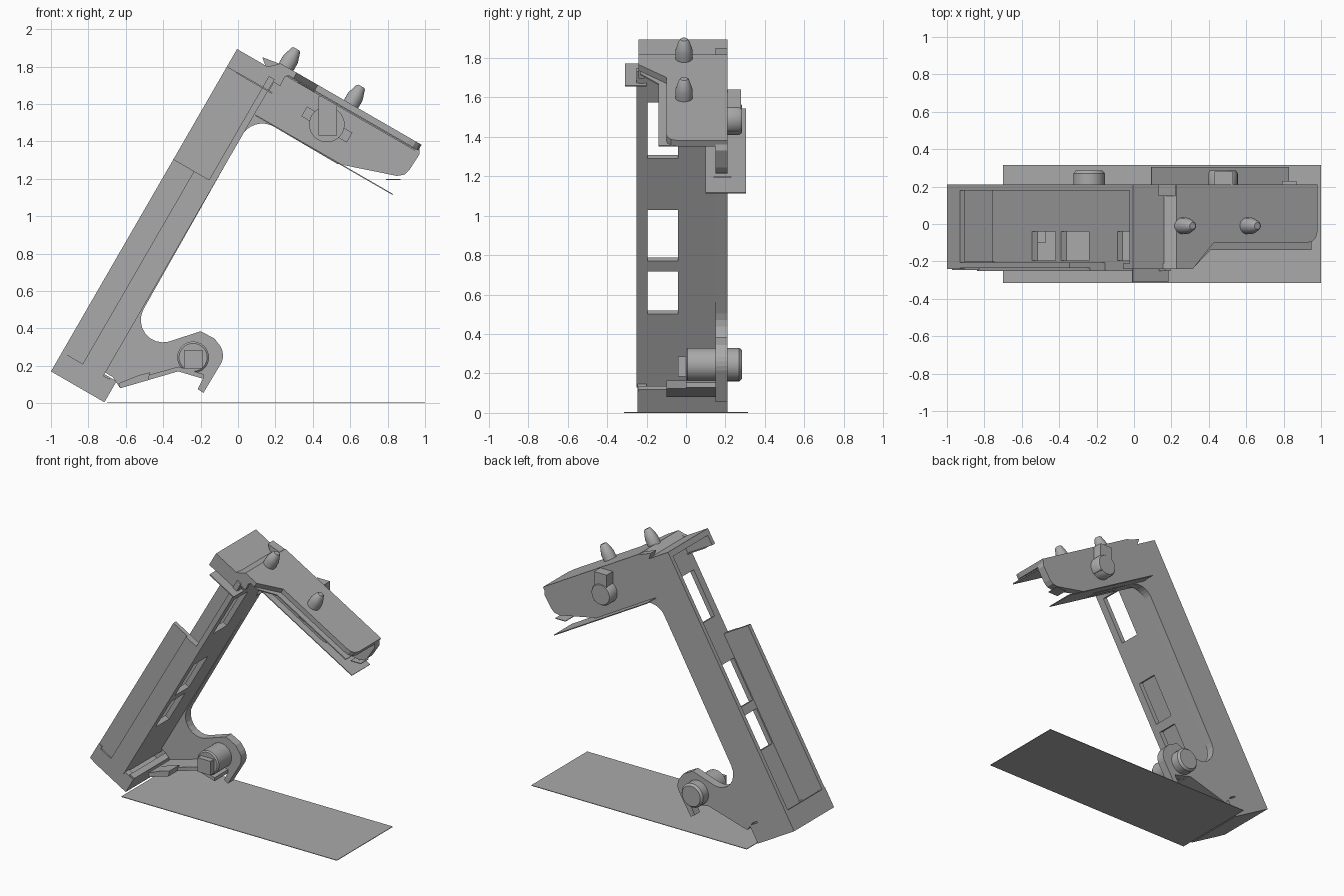
import bpy, bmesh, math
from mathutils import Vector

if "Cube" in bpy.data.objects:
    bpy.data.objects.remove(bpy.data.objects["Cube"])

GREY = bpy.data.materials.new("plain grey")
GREY.diffuse_color = (0.4, 0.4, 0.4, 1)
GREY.use_nodes = True
GREY.node_tree.nodes["Principled BSDF"].inputs["Base Color"].default_value = GREY.diffuse_color

# leaning frame: u runs up the column, v runs across it, y is depth
U = Vector((0.5, 0, 0.866))
V = Vector((0.866, 0, -0.5))
Y = Vector((0, 1, 0))
ORIGIN = Vector((-1.0, 0, 0.17))


def at(u, v, y=0):
    return ORIGIN + U * u + V * v + Y * y


def finish(name, bm, smooth=False):
    bmesh.ops.recalc_face_normals(bm, faces=bm.faces)
    me = bpy.data.meshes.new(name)
    bm.to_mesh(me)
    bm.free()
    ob = bpy.data.objects.new(name, me)
    bpy.context.collection.objects.link(ob)
    me.materials.append(GREY)
    if smooth:
        bpy.context.view_layer.objects.active = ob
        ob.select_set(True)
        bpy.ops.object.shade_smooth_by_angle(angle=math.radians(35))
        ob.select_set(False)
    return ob


def add_prism(bm, pts, offset):
    a = [bm.verts.new(p) for p in pts]
    b = [bm.verts.new(Vector(p) + offset) for p in pts]
    n = len(pts)
    bm.faces.new(a)
    bm.faces.new(b[::-1])
    for i in range(n):
        bm.faces.new((a[i], a[(i + 1) % n], b[(i + 1) % n], b[i]))


def prism(name, pts, offset):
    bm = bmesh.new()
    add_prism(bm, pts, offset)
    return finish(name, bm)


def side_plate(name, xz, y0, y1):
    return prism(name, [Vector((x, y0, z)) for x, z in xz], Y * (y1 - y0))


def boxes(name, *ranges):
    """Boxes in the leaning frame, each (u0, u1, v0, v1, y0, y1)."""
    bm = bmesh.new()
    for u0, u1, v0, v1, y0, y1 in ranges:
        add_prism(bm, [at(u0, v0, y0), at(u0, v1, y0), at(u0, v1, y1), at(u0, v0, y1)], U * (u1 - u0))
    return finish(name, bm)


def lathe(name, base, axis, profile, n=28):
    """Profile is (radius, distance along axis)."""
    side = V if abs(axis.dot(V)) < 0.5 else U
    other = axis.cross(side)
    bm = bmesh.new()
    rings = []
    for r, h in profile:
        rings.append([bm.verts.new(base + axis * h + side * r * math.cos(t) + other * r * math.sin(t))
                      for t in (2 * math.pi * i / n for i in range(n))])
    for a, b in zip(rings, rings[1:]):
        for i in range(n):
            bm.faces.new((a[i], a[(i + 1) % n], b[(i + 1) % n], b[i]))
    bm.faces.new(rings[0])
    bm.faces.new(rings[-1])
    return finish(name, bm, True)


def arc(cx, cz, r, a0, a1, n=8):
    return [(cx + r * math.cos(math.radians(a0 + (a1 - a0) * i / n)),
             cz + r * math.sin(math.radians(a0 + (a1 - a0) * i / n))) for i in range(n + 1)]


# column: web with three windows, rear flange, shorter front flange
web = boxes("column_web", (0.1, 1.95, 0.22, 0.255, -0.25, 0.2))
cutter = boxes("window_cutter", *[(a, b, 0.1, 0.4, -0.195, -0.04)
                                  for a, b in ((0.53, 0.78), (0.84, 1.14), (1.44, 1.77))])
cutter.hide_render = True
cutter.hide_viewport = True
cut = web.modifiers.new("windows", "BOOLEAN")
cut.object = cutter
cut.solver = "EXACT"
boxes("rear_flange", (0.1, 1.96, 0.0, 0.255, 0.18, 0.21))
boxes("front_flange", (0.1, 1.31, 0.0, 0.225, -0.235, -0.205))
boxes("front_flange_rib", (0.1, 1.31, 0.127, 0.24, -0.25, -0.23))

# foot tray at the bottom of the column
boxes("foot", (0.0, 0.03, 0.0, 0.33, -0.24, 0.21), (0.0, 0.14, 0.0, 0.03, -0.24, 0.21),
      (0.0, 0.13, 0.29, 0.33, -0.24, 0.21), (0.0, 0.13, 0.0, 0.33, 0.18, 0.21),
      (0.0, 0.12, 0.03, 0.33, -0.245, -0.2))

# rear wall: upper arm, edge of the column and lower hook in one outline
wall = [(0.13, 1.85), (0.235, 1.81), (0.97, 1.38), (0.97, 1.33), (0.915, 1.245), (0.89, 1.222),
        (0.85, 1.215), (0.53, 1.28)]
wall += arc(0.13, 1.37, 0.125, 62, 150)
wall += arc(-0.40, 0.445, 0.12, 150, 285)
wall += [(-0.2, 0.385), (-0.125, 0.345)]
wall += arc(-0.175, 0.255, 0.095, 45, -25, 5)
wall += [(-0.185, 0.055), (-0.215, 0.075), (-0.185, 0.135), (-0.32, 0.17), (-0.63, 0.08), (-0.67, 0.14),
         (at(0.14, 0.22).x, at(0.14, 0.22).z), (at(1.95, 0.22).x, at(1.95, 0.22).z)]
side_plate("rear_wall", wall, 0.15, 0.21)

# head cap and stepped top of the arm
boxes("head_cap", (1.95, 1.99, 0.0, 0.2, -0.24, 0.21), (1.88, 1.96, 0.0, 0.26, -0.24, -0.21))
prism("head_ramp", [at(1.95, 0.19, -0.24), at(1.99, 0.19, -0.24), at(2.04, 0.24, -0.24),
                    at(2.04, 0.29, -0.24), at(2.0, 0.29, -0.24)], Y * 0.45)
arm = [(0.28, 0.21), (1.11, 0.21), (1.11, -0.04), (1.10, -0.075), (1.075, -0.095), (1.04, -0.1),
       (0.47, -0.1), (0.34, -0.24), (0.28, -0.24)]
prism("arm_top", [at(2.005, v, y) for v, y in arm], U * 0.035)
under = [(0.3, 0.2), (1.095, 0.2), (1.095, -0.14), (0.47, -0.14), (0.37, -0.23), (0.3, -0.23)]
prism("arm_under_sheet", [at(1.995, v, y) for v, y in under], U * 0.008)
side_plate("head_front_lip", [(0.14, 1.8), (0.235, 1.81), (0.31, 1.765), (0.25, 1.745), (0.225, 1.695),
                              (0.17, 1.73)], -0.24, -0.21)
boxes("head_tab", (1.876, 1.884, 0.06, 0.28, -0.31, -0.2))

# locating pegs on top of the arm
for i, v in enumerate((0.275, 0.675)):
    lathe("peg_%d" % (i + 1), at(2.03, v, -0.01), U,
          [(0.044, 0), (0.044, 0.055), (0.038, 0.075), (0.026, 0.112), (0.018, 0.12)], 20)

# upper pivot: rear knob, inner ring with wings and square block
p = Vector((0.475, 0, 1.49))
lathe("upper_knob", p + Y * 0.2, Y, [(0.08, 0), (0.08, 0.07), (0.07, 0.085)])
lathe("upper_ring", p + Y * 0.1, Y, [(0.095, 0), (0.095, 0.06)])
c = p - ORIGIN
pu, pv = c.dot(U), c.dot(V)
boxes("upper_ring_wings", (pu - 0.03, pu + 0.03, pv - 0.14, pv + 0.14, 0.11, 0.16))
side_plate("upper_block", [(0.43, 1.43), (0.53, 1.43), (0.53, 1.64), (0.43, 1.64)], 0.08, 0.28)

# lower pivot: drum, square end and rear knob
q = Vector((-0.24, 0, 0.245))
lathe("lower_drum", q, Y, [(0.075, 0), (0.085, 0.008), (0.085, 0.16)])
lathe("lower_knob", q + Y * 0.2, Y, [(0.085, 0), (0.085, 0.07), (0.072, 0.085)])
side_plate("lower_block", [(-0.29, 0.185), (-0.19, 0.185), (-0.19, 0.285), (-0.29, 0.285)], -0.04, 0.01)

# ledge along the bottom of the lower arm and its tongue
side_plate("lower_ledge", [(-0.64, 0.105), (-0.63, 0.08), (-0.32, 0.17), (-0.185, 0.13), (-0.185, 0.155),
                           (-0.32, 0.195)], 0.0, 0.16)
side_plate("lower_tongue", [(-0.64, 0.105), (-0.63, 0.08), (-0.48, 0.123), (-0.47, 0.165), (-0.53, 0.15)],
           -0.1, 0.01)

# thin sheets: under the arm, at its tip, and on the floor
boxes("lower_sheet", (1.73, 1.736, 0.26, 1.11, 0.1, 0.305))
side_plate("tip_sheet", [(0.79, 1.193), (0.87, 1.193), (0.87, 1.198), (0.79, 1.198)], 0.14, 0.23)
side_plate("floor_sheet", [(-0.7, 0.0), (1.0, 0.0), (1.0, 0.004), (-0.7, 0.004)], -0.315, 0.315)
